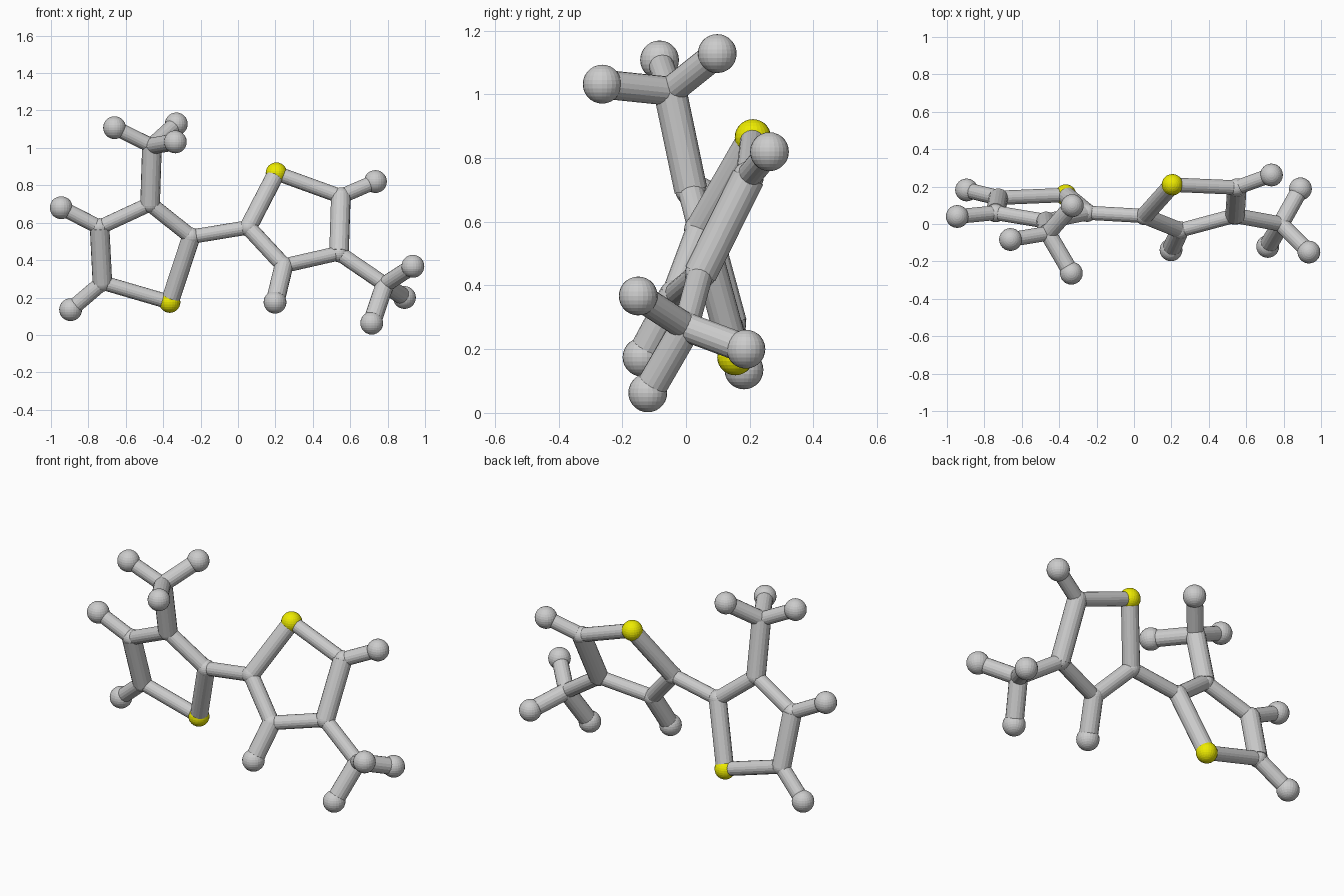
import bpy
from mathutils import Vector

if "Cube" in bpy.data.objects:
    bpy.data.objects.remove(bpy.data.objects["Cube"])

yellow = bpy.data.materials.new("yellow")
yellow.diffuse_color = (0.85, 0.83, 0.0, 1)
yellow.use_nodes = True
yellow.node_tree.nodes["Principled BSDF"].inputs["Base Color"].default_value = yellow.diffuse_color


def ball(name, pos, radius, material=None):
    bpy.ops.mesh.primitive_uv_sphere_add(segments=24, ring_count=14, radius=radius, location=pos)
    ob = bpy.context.object
    ob.name = name
    if material:
        ob.data.materials.append(material)


def rod(name, a, b):
    a, b = Vector(a), Vector(b)
    d = b - a
    # rods running sideways are slimmer than upright ones
    radius = 0.053 - 0.015 * abs(d.normalized().x)
    bpy.ops.mesh.primitive_cylinder_add(vertices=18, radius=radius, depth=d.length,
                                        location=(a + b) / 2)
    ob = bpy.context.object
    ob.name = name
    ob.rotation_mode = 'QUATERNION'
    ob.rotation_quaternion = d.to_track_quat('Z', 'Y')


def half(side, ring, ring_hydrogens, methyl_at, methyl, methyl_hydrogens):
    # five-sided ring: the first corner is the yellow atom
    for i, p in enumerate(ring):
        rod(side + "_ring_bond", p, ring[(i + 1) % 5])
        if i == 0:
            ball(side + "_sulphur", p, 0.057, yellow)
        else:
            ball(side + "_ring_joint", p, 0.049)
    # hydrogens on the ring
    for i, p in ring_hydrogens.items():
        rod(side + "_hydrogen_bond", ring[i], p)
        ball(side + "_hydrogen", p, 0.061)
    # methyl branch
    rod(side + "_methyl_bond", ring[methyl_at], methyl)
    ball(side + "_methyl_joint", methyl, 0.047)
    for p in methyl_hydrogens:
        rod(side + "_methyl_hydrogen_bond", methyl, p)
        ball(side + "_methyl_hydrogen", p, 0.061)


left_ring = [(-0.365, 0.155, 0.175), (-0.25, 0.06, 0.525), (-0.47, 0.015, 0.70),
             (-0.74, 0.06, 0.575), (-0.725, 0.14, 0.28)]
half("left", left_ring,
     {3: (-0.945, 0.04, 0.68), 4: (-0.895, 0.182, 0.135)},
     2, (-0.46, -0.05, 1.01),
     [(-0.66, -0.083, 1.108), (-0.33, 0.098, 1.128), (-0.335, -0.263, 1.032)])

right_ring = [(0.205, 0.21, 0.865), (0.055, 0.043, 0.575), (0.245, -0.034, 0.37),
              (0.54, 0.045, 0.437), (0.55, 0.195, 0.74)]
half("right", right_ring,
     {2: (0.198, -0.138, 0.175), 4: (0.735, 0.262, 0.82)},
     3, (0.785, 0.0, 0.27),
     [(0.935, -0.15, 0.367), (0.89, 0.188, 0.2), (0.715, -0.12, 0.063)])

# bond joining the two rings
rod("bridge_bond", left_ring[1], right_ring[1])
